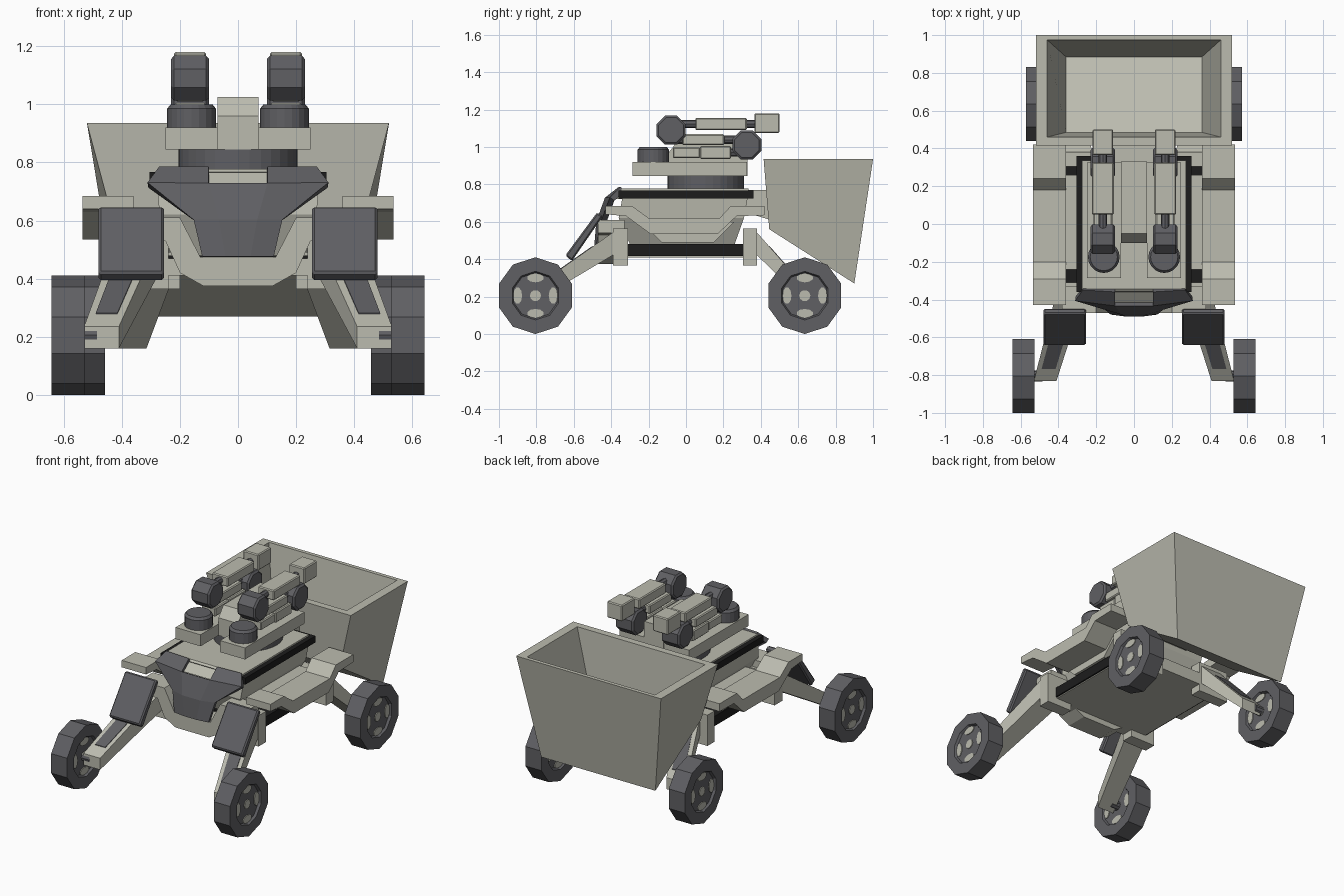
import bpy, bmesh, math
from mathutils import Vector

if "Cube" in bpy.data.objects:
    bpy.data.objects.remove(bpy.data.objects["Cube"])


def material(name, rgb):
    m = bpy.data.materials.new(name)
    m.diffuse_color = (*rgb, 1)
    m.use_nodes = True
    m.node_tree.nodes["Principled BSDF"].inputs["Base Color"].default_value = m.diffuse_color
    return m


LIGHT = material("warm light grey", (0.50, 0.50, 0.43))
DARK = material("dark grey", (0.115, 0.115, 0.125))
BLACK = material("near black", (0.012, 0.012, 0.012))


def finish(name, bm, mat, bevel=0):
    bmesh.ops.remove_doubles(bm, verts=bm.verts, dist=1e-5)
    bmesh.ops.recalc_face_normals(bm, faces=bm.faces)
    me = bpy.data.meshes.new(name)
    bm.to_mesh(me)
    bm.free()
    me.materials.append(mat)
    ob = bpy.data.objects.new(name, me)
    bpy.context.collection.objects.link(ob)
    if bevel:
        b = ob.modifiers.new("bevel", 'BEVEL')
        b.width, b.segments = bevel, 1
    return ob


def hull(name, pts, mat, bevel=0):
    """Convex solid around points."""
    bm = bmesh.new()
    for p in pts:
        bm.verts.new(p)
    bmesh.ops.convex_hull(bm, input=bm.verts)
    bmesh.ops.dissolve_limit(bm, angle_limit=0.01, verts=bm.verts, edges=bm.edges)
    return finish(name, bm, mat, bevel)


def box(name, x, y, z, mat, bevel=0):
    return hull(name, [(a, b, c) for a in x for b in y for c in z], mat, bevel)


def prism(name, prof, axis, lo, hi, mat):
    """Profile in the other two axes, extruded along axis 'x' or 'y'."""
    bm = bmesh.new()
    put = (lambda p, d: (d, p[0], p[1])) if axis == 'x' else (lambda p, d: (p[0], d, p[1]))
    a = [bm.verts.new(put(p, lo)) for p in prof]
    b = [bm.verts.new(put(p, hi)) for p in prof]
    bm.faces.new(a)
    bm.faces.new(b[::-1])
    n = len(prof)
    for i in range(n):
        bm.faces.new((a[i], a[(i + 1) % n], b[(i + 1) % n], b[i]))
    return finish(name, bm, mat)


def lathe(name, prof, n, axis, c, mat, phase=0):
    """Profile of (along axis, radius), capped at both ends."""
    bm = bmesh.new()
    rings = []
    for d, r in prof:
        ring = []
        for i in range(n):
            t = math.radians(phase) + 2 * math.pi * i / n
            u, v = r * math.cos(t), r * math.sin(t)
            p = {'x': (d, u, v), 'y': (u, d, v), 'z': (u, v, d)}[axis]
            ring.append(bm.verts.new(Vector(p) + Vector(c)))
        rings.append(ring)
    for a, b in zip(rings, rings[1:]):
        for i in range(n):
            bm.faces.new((a[i], a[(i + 1) % n], b[(i + 1) % n], b[i]))
    bm.faces.new(rings[0])
    bm.faces.new(rings[-1])
    return finish(name, bm, mat)


def span(s, a, b):
    return (s * a, s * b)


# Wheels with light hub spots on both sides
def wheel(name, x, y, z=0.205, w=0.0575):
    f = w - 0.015
    lathe(name, [(-f, 0.03), (-f, 0.122), (-w, 0.13), (-w, 0.205), (w, 0.205),
                 (w, 0.13), (f, 0.122), (f, 0.03)], 10, 'x', (x, y, z), DARK, 18)
    for k in (-1, 1):
        xs = x + k * (f + 0.002)
        lathe(name + "_hub", [(-0.003, 0.03), (0.003, 0.03)], 10, 'x', (xs, y, z), LIGHT)
        for q in range(4):
            t = q * math.pi / 2
            rad, tan = (math.cos(t), math.sin(t)), (-math.sin(t), math.cos(t))
            pts = []
            for i in range(10):
                e = i * math.pi / 5
                r, l = 0.095 + 0.024 * math.cos(e), 0.045 * math.sin(e)
                for d in (-0.003, 0.003):
                    pts.append((xs + d, y + r * rad[0] + l * tan[0], z + r * rad[1] + l * tan[1]))
            hull(name + "_spot", pts, LIGHT)


# Chassis plate, hull and deck
box("chassis_core", (-0.36, 0.36), (-0.32, 0.32), (0.417, 0.48), BLACK)
box("chassis_underside", (-0.35, 0.35), (-0.32, 0.36), (0.41, 0.417), LIGHT)
hull("body_hull", [(x * s, y, z) for s in (-1, 1) for x, z, ya, yb in
                   ((0.20, 0.48, -0.30, 0.26), (0.27, 0.62, -0.36, 0.31), (0.28, 0.73, -0.34, 0.33))
                   for y in (ya, yb)], LIGHT)
box("deck_skirt", (-0.305, 0.305), (-0.36, 0.36), (0.725, 0.767), BLACK)
box("deck_plate", (-0.275, 0.275), (-0.345, 0.335), (0.76, 0.777), LIGHT)

# Front U-shaped frame and rear crossbar
right = [(0.13, 0.475), (0.20, 0.61), (0.38, 0.61), (0.38, 0.54), (0.25, 0.53), (0.20, 0.42), (0.12, 0.375)]
prism("front_frame", right + [(-x, z) for x, z in right[::-1]], 'y', -0.47, -0.33, LIGHT)
box("front_crossbar", (-0.26, 0.26), (-0.39, -0.31), (0.41, 0.47), LIGHT)
box("rear_crossbar", (-0.26, 0.26), (0.31, 0.38), (0.41, 0.49), LIGHT)

# Front shield: wide at the top, tapering downwards with a raised middle
rows = [(0.27, 0.10, 0.775, -0.34, -0.35), (0.31, 0.10, 0.722, -0.395, -0.42),
        (0.15, 0.065, 0.60, -0.44, -0.465), (0.12, 0.042, 0.475, -0.465, -0.475)]
bm = bmesh.new()
grid = [[bm.verts.new(p) for p in ((-a, y, z), (-b, ym, z), (b, ym, z), (a, y, z))]
        for a, b, z, y, ym in rows]
for r in range(3):
    for c in range(3):
        if (r, c) != (0, 1):
            bm.faces.new((grid[r][c], grid[r + 1][c], grid[r + 1][c + 1], grid[r][c + 1]))
shield = finish("front_shield", bm, DARK)
sol = shield.modifiers.new("thickness", 'SOLIDIFY')
sol.thickness, sol.offset = 0.03, 0
hull("shield_window", [(x, y, z) for x in (-0.1, 0.1) for y, z in
                       ((-0.345, 0.777), (-0.415, 0.722), (-0.33, 0.722), (-0.33, 0.777))], LIGHT)

for s, side in ((1, "right"), (-1, "left")):
    # Fenders with a dipped middle, and the pod joining them to the hull
    prism(side + "_fender", [(-0.43, 0.685), (-0.29, 0.685), (-0.20, 0.62), (0.18, 0.62), (0.24, 0.685),
                             (0.42, 0.685), (0.42, 0.635), (0.27, 0.63), (0.17, 0.535),
                             (-0.19, 0.535), (-0.32, 0.63), (-0.43, 0.64)], 'x', *span(s, 0.36, 0.535), LIGHT)
    hull(side + "_pod", [(s * x, y, z) for x in (0.15, 0.365) for y, z in
                         ((-0.24, 0.60), (0.26, 0.60), (-0.13, 0.49), (0.15, 0.49))], LIGHT)
    # Suspension mounting blocks and pins
    box(side + "_front_mount", span(s, 0.24, 0.42), (-0.39, -0.31), (0.365, 0.565), LIGHT)
    box(side + "_rear_mount", span(s, 0.20, 0.42), (0.305, 0.38), (0.365, 0.565), LIGHT)
    lathe(side + "_rear_pin", [(0, 0.016), (0.12, 0.016)], 8, 'y', (s * 0.31, 0.30, 0.455), DARK)

    # Legs: tapered beams from mounts down to the wheels, with dark inset panels
    for end, xa, xb, ya, yb in (("front", (0.26, 0.41), (0.41, 0.53), -0.36, -0.83),
                                ("rear", (0.21, 0.36), (0.315, 0.455), 0.36, 0.65)):
        sec = lambda t, u, z0, z1: Vector((s * ((1 - t) * (xa[0] + u * (xa[1] - xa[0])) +
                                                t * (xb[0] + u * (xb[1] - xb[0]))),
                                           ya + t * (yb - ya), z0 + t * (z1 - z0)))
        hull(f"{side}_{end}_leg", [sec(t, u, *zz) for t in (0, 1) for u in (0, 1)
                                   for zz in ((0.44, 0.16), (0.565, 0.235))], LIGHT)
        hull(f"{side}_{end}_leg_panel", [sec(t, u, 0.565, 0.235) + Vector((0, 0, d))
                                         for t in (0.3, 0.87) for u in (0.2, 0.8) for d in (-0.004, 0.004)], DARK)
        wx, wy = (0.585, -0.805) if end == "front" else (0.515, 0.635)
        lathe(f"{side}_{end}_axle", [(-0.1, 0.03), (0, 0.03)] if s > 0 else [(0, 0.03), (0.1, 0.03)],
              10, 'x', (s * wx, wy, 0.205), DARK)
        wheel(f"{side}_{end}_wheel", s * wx, wy)

    # Sloped leg guards
    hull(side + "_leg_guard", [(s * x, y, z) for x in (0.255, 0.48) for y, z in
                               ((-0.475, 0.65), (-0.445, 0.63), (-0.645, 0.42), (-0.61, 0.39))], DARK, 0.008)

    # Turret rails and rotating drums
    box(side + "_turret_rail", span(s, 0.07, 0.25), (-0.285, 0.325), (0.845, 0.92), LIGHT)
    lathe(side + "_drum", [(0.915, 0.084), (0.985, 0.084), (1.0, 0.072)], 20, 'z', (s * 0.16, -0.175, 0), DARK)

    # Folded arm: octagonal joints, links, tool head
    cx = s * 0.165
    for n, y, z in (("elbow", -0.08, 1.09), ("shoulder", 0.325, 1.01)):
        lathe(f"{side}_{n}_joint", [(-0.065, 0.072), (-0.055, 0.084), (0.055, 0.084), (0.065, 0.072)],
              8, 'x', (cx, y, z), DARK, 22.5)
    for n, w, y, z in (("lower_link_front", 0.05, (-0.07, 0.075), (0.94, 0.998)),
                       ("lower_link_rear", 0.055, (0.075, 0.24), (0.935, 1.005)),
                       ("middle_link", 0.05, (-0.02, 0.205), (1.01, 1.068)),
                       ("upper_link", 0.058, (0.05, 0.325), (1.09, 1.155)),
                       ("tool_head", 0.055, (0.365, 0.50), (1.075, 1.18))):
        box(f"{side}_{n}", (cx - w, cx + w), y, z, LIGHT, 0.006)
    for n, ya, yb, z in (("upper_rod", -0.05, 0.38, 1.122), ("middle_rod", -0.05, 0.30, 1.038),
                         ("lower_rod", 0.20, 0.30, 0.97)):
        lathe(f"{side}_{n}", [(ya, 0.022), (yb, 0.022)], 8, 'y', (cx, 0, z), DARK)

# Turret ring and middle housing
lathe("turret_ring", [(0.77, 0.205), (0.85, 0.205)], 32, 'z', (0, 0.105, 0), DARK)
hull("turret_housing", [(x, y, z) for x in (-0.07, 0.07) for y, z in
                        ((-0.10, 0.845), (-0.10, 0.96), (-0.05, 1.025), (0.33, 1.025), (0.33, 0.845))], LIGHT)

# Hopper bracket and open hopper
hull("hopper_bracket", [(x, y, z) for x in (-0.14, 0.14) for y, z in
                        ((0.32, 0.77), (0.45, 0.77), (0.32, 0.65), (0.45, 0.61))], LIGHT)


def ring(xf, xr, yf, yr, zf, zr):
    return [(-xf, yf, zf), (xf, yf, zf), (xr, yr, zr), (-xr, yr, zr)]


bm = bmesh.new()
loops = [[bm.verts.new(p) for p in r] for r in (
    ring(0.42, 0.41, 0.445, 0.90, 0.56, 0.27), ring(0.52, 0.52, 0.415, 1.0, 0.935, 0.935),
    ring(0.46, 0.46, 0.46, 0.975, 0.935, 0.935), ring(0.36, 0.36, 0.485, 0.885, 0.59, 0.33))]
for a, b in zip(loops, loops[1:]):
    for i in range(4):
        bm.faces.new((a[i], a[(i + 1) % 4], b[(i + 1) % 4], b[i]))
bm.faces.new(loops[0])
bm.faces.new(loops[-1])
finish("hopper", bm, LIGHT)
